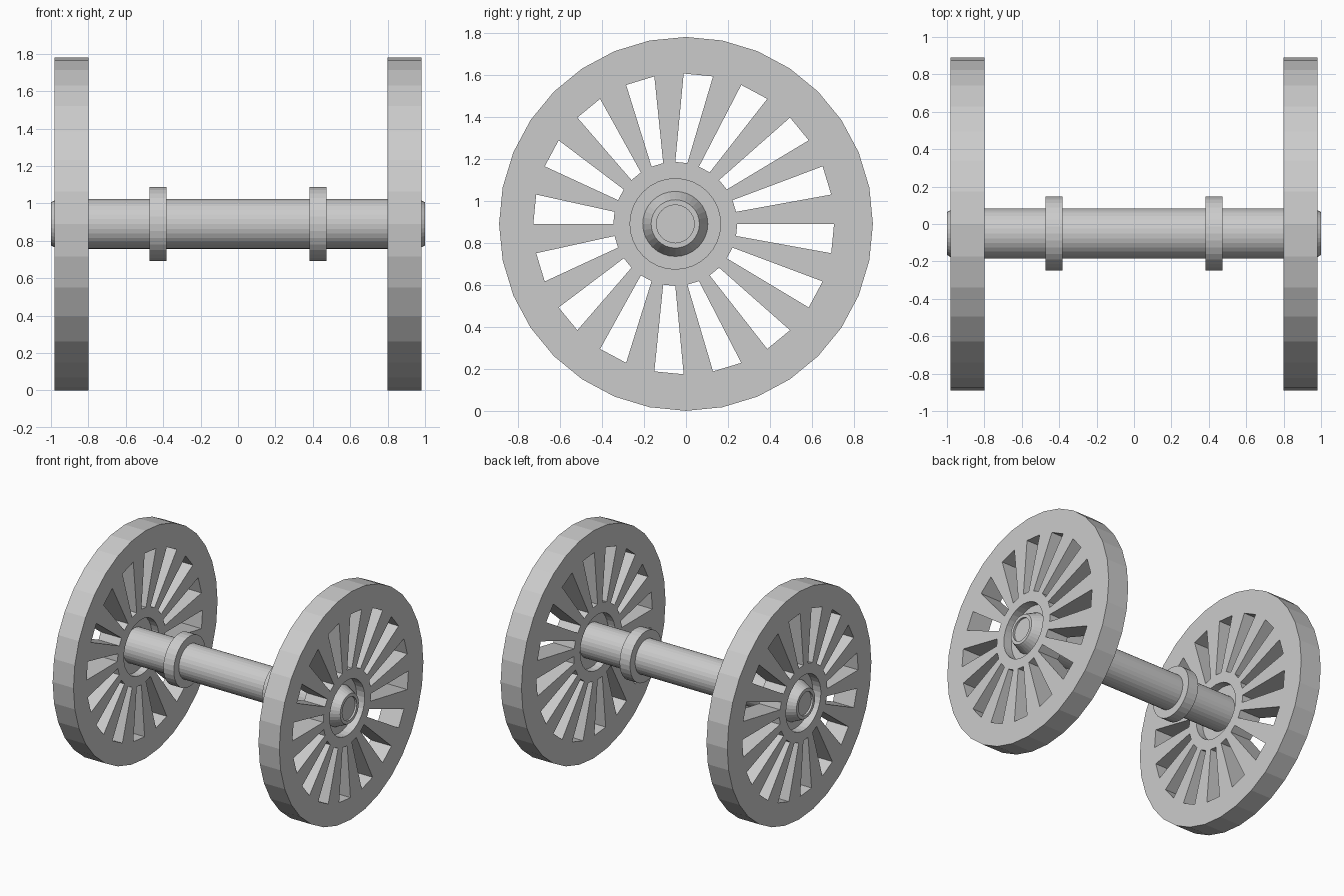
import bpy, bmesh, math

cube = bpy.data.objects.get("Cube")
if cube:
    bpy.data.objects.remove(cube)

SIDES = 32
MID_Z = 0.89
HUB_Y = -0.051

steel = bpy.data.materials.new("grey steel")
steel.use_nodes = True
steel.diffuse_color = (0.6, 0.6, 0.6, 1)
steel.node_tree.nodes["Principled BSDF"].inputs["Base Color"].default_value = (0.6, 0.6, 0.6, 1)


def ring(bm, x, radius, y=HUB_Y):
    step = 2 * math.pi / SIDES
    return [bm.verts.new((x, y + radius * math.cos(i * step),
                          MID_Z + radius * math.sin(i * step))) for i in range(SIDES)]


def bridge(bm, a, b, skip=lambda i: False):
    for i in range(SIDES):
        j = (i + 1) % SIDES
        if not skip(i):
            bm.faces.new((a[i], a[j], b[j], b[i]))


def finish(bm, name):
    bmesh.ops.recalc_face_normals(bm, faces=bm.faces[:])
    mesh = bpy.data.meshes.new(name)
    bm.to_mesh(mesh)
    bm.free()
    mesh.materials.append(steel)
    obj = bpy.data.objects.new(name, mesh)
    bpy.context.collection.objects.link(obj)


def lathe(name, profile):
    """Turn a list of (x, radius) around the axle line and cap both ends."""
    bm = bmesh.new()
    rings = [ring(bm, x, r) for x, r in profile]
    for a, b in zip(rings, rings[1:]):
        bridge(bm, a, b)
    bm.faces.new(rings[0])
    bm.faces.new(rings[-1])
    finish(bm, name)


def wheel(name, side):
    """Thick disc with every second segment punched out and a recessed hub."""
    bm = bmesh.new()
    is_slot = lambda i: i % 2 == 1
    faces = []
    for x, floor in ((0.98, 0.91), (0.80, 0.86)):
        rim = ring(bm, side * x, 0.89, 0)
        slot_top = ring(bm, side * x, 0.716, -0.011)
        slot_base = ring(bm, side * x, 0.295)
        hub = ring(bm, side * x, 0.2155)
        recess = ring(bm, side * floor, 0.2155)
        core = ring(bm, side * floor, 0.1)
        bridge(bm, rim, slot_top)
        bridge(bm, slot_top, slot_base, is_slot)
        bridge(bm, slot_base, hub)
        bridge(bm, hub, recess)
        bridge(bm, recess, core)
        faces.append((rim, slot_top, slot_base, core))
    outer, inner = faces
    # tread, and the bore hidden inside the axle
    bridge(bm, outer[0], inner[0])
    bridge(bm, outer[3], inner[3])
    # slot walls: ends, then the spoke sides
    for k in (1, 2):
        bridge(bm, outer[k], inner[k], lambda i: not is_slot(i))
    for i in range(SIDES):
        bm.faces.new((outer[1][i], outer[2][i], inner[2][i], inner[1][i]))
    finish(bm, name)


# axle with flared journals and dished ends
half = [(0.90, 0.134), (0.90, 0.155), (0.915, 0.155), (0.985, 0.123),
        (1.0, 0.115), (1.0, 0.09), (0.985, 0.09)]
lathe("axle", [(-x, r) for x, r in reversed(half)] + half)

for label, side in (("left", 1), ("right", -1)):
    wheel(label + "_wheel", side)
    lathe(label + "_collar", [(side * 0.382, 0.134), (side * 0.382, 0.197),
                              (side * 0.472, 0.197), (side * 0.472, 0.134)])
